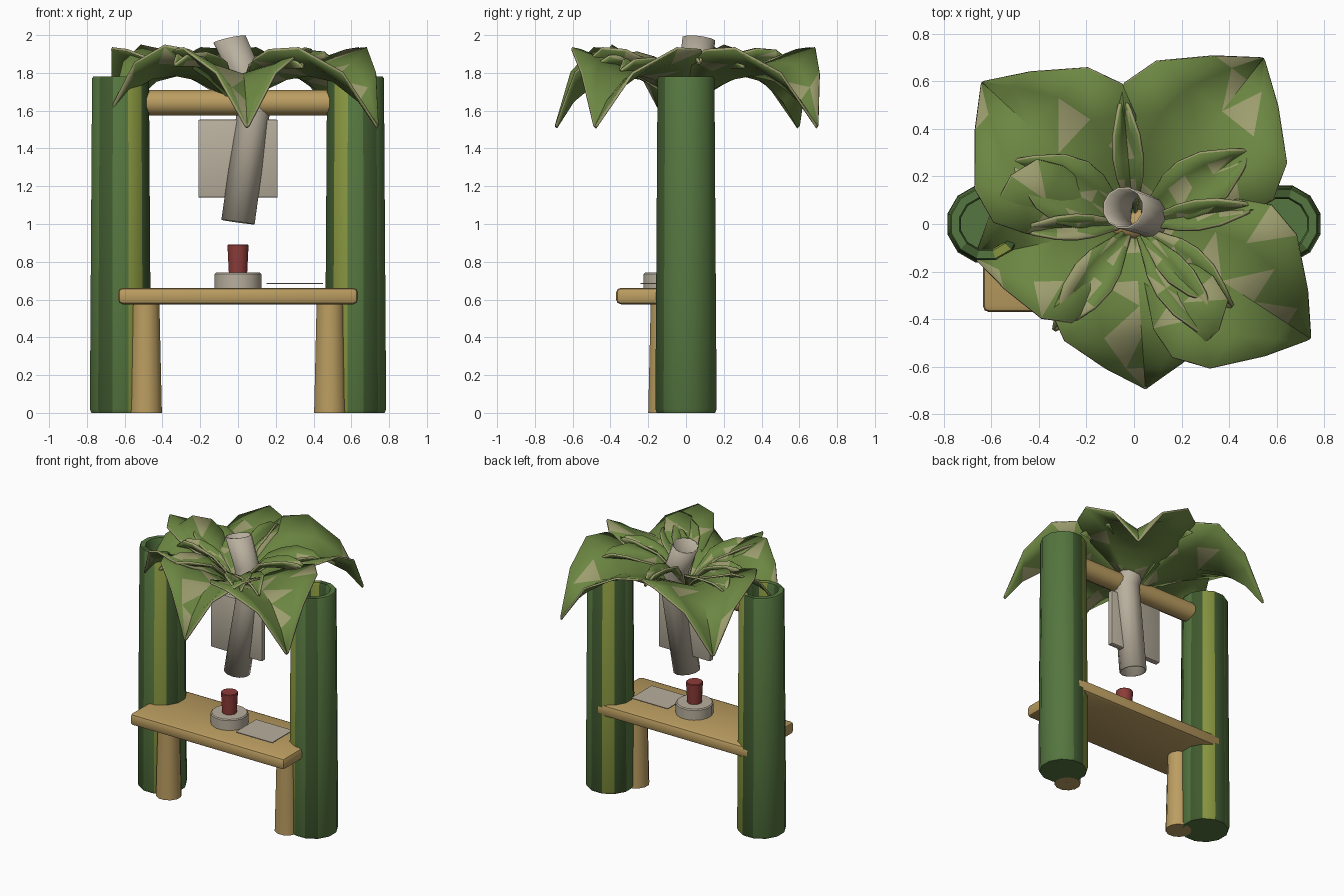
import bpy, bmesh, math, random
from mathutils import Vector

if "Cube" in bpy.data.objects:
    bpy.data.objects.remove(bpy.data.objects["Cube"])

random.seed(4)


def material(name, r, g, b):
    m = bpy.data.materials.new(name)
    m.diffuse_color = (r, g, b, 1)
    m.use_nodes = True
    m.node_tree.nodes["Principled BSDF"].inputs["Base Color"].default_value = m.diffuse_color
    return m


GREEN = material("stalk_green", 0.09, 0.18, 0.05)
LIGHT = material("stalk_light", 0.24, 0.30, 0.05)
DARK = material("stalk_dark", 0.05, 0.10, 0.028)
WOOD = material("wood", 0.50, 0.34, 0.12)
LEAF = material("leaf", 0.15, 0.24, 0.055)
PALE = material("leaf_pale", 0.34, 0.34, 0.16)
RED = material("red", 0.27, 0.045, 0.04)
BONE = material("bone", 0.48, 0.43, 0.34)


def finish(name, bm, mats, angle=40):
    bmesh.ops.recalc_face_normals(bm, faces=bm.faces)
    me = bpy.data.meshes.new(name)
    bm.to_mesh(me)
    bm.free()
    for m in mats:
        me.materials.append(m)
    ob = bpy.data.objects.new(name, me)
    bpy.context.collection.objects.link(ob)
    bpy.ops.object.select_all(action='DESELECT')
    ob.select_set(True)
    bpy.context.view_layer.objects.active = ob
    bpy.ops.object.shade_smooth_by_angle(angle=math.radians(angle))
    return ob


def sweep(name, rings, mats, sides=12, caps=True, stripe=None):
    """Join round sections given as (centre, radius, axis)."""
    bm = bmesh.new()
    loops = []
    for c, r, axis in rings:
        q = Vector((0, 0, 1)).rotation_difference(Vector(axis))
        loops.append([bm.verts.new(Vector(c) + q @ Vector((
            r * math.cos(2 * math.pi * (i + 0.5) / sides),
            r * math.sin(2 * math.pi * (i + 0.5) / sides), 0))) for i in range(sides)])
    for a, b in zip(loops, loops[1:]):
        for i in range(sides):
            j = (i + 1) % sides
            f = bm.faces.new((a[i], a[j], b[j], b[i]))
            if stripe:
                f.material_index = stripe[i]
    if caps:
        bm.faces.new(loops[0][::-1])
        bm.faces.new(loops[-1])
    return finish(name, bm, mats)


def upright(name, x, y, profile, mats, **kw):
    return sweep(name, [((x, y, z), r, (0, 0, 1)) for r, z in profile], mats, **kw)


def box(name, lo, hi, mat, bevel=0.0):
    bm = bmesh.new()
    bmesh.ops.create_cube(bm, size=1)
    for v in bm.verts:
        v.co = [l + (h - l) * (c + 0.5) for c, l, h in zip(v.co, lo, hi)]
    if bevel:
        bmesh.ops.bevel(bm, geom=list(bm.edges), offset=bevel, segments=2,
                        profile=0.5, affect='EDGES')
    return finish(name, bm, [mat])


# hollow striped stalk posts and the short wooden legs
stripes = [0, 0, 2, 1, 2, 0, 2, 1, 0, 2, 0, 0]
for side, x in (("left", -0.622), ("right", 0.622)):
    s = stripes if x > 0 else [stripes[(4 - i) % 12] for i in range(12)]
    upright(side + "_post", x, 0,
            [(0.16, 0), (0.168, 0.02), (0.164, 0.6), (0.156, 1.77), (0.15, 1.78),
             (0.115, 1.78), (0.108, 1.76), (0.108, 1.3)], [GREEN, LIGHT, DARK], stripe=s)
    lx = math.copysign(0.488, x)
    upright(side + "_leg", lx, -0.115, [(0.088, 0), (0.074, 0.6)], [WOOD])

# shelf, crossbar and hanging panel
box("shelf", (-0.635, -0.37, 0.575), (0.635, 0.16, 0.662), WOOD, 0.025)
sweep("crossbar", [((x, 0, 1.642), 0.069, (1, 0, 0)) for x in (-0.52, 0.52)], [WOOD])
box("hanging_panel", (-0.21, -0.02, 1.14), (0.21, 0.02, 1.552), BONE, 0.006)

# bent open pipe through the canopy
pipe = sweep("pipe", [((0, -0.01, 1.01), 0.092, (0.14, 0.03, 1)),
                      ((0.085, 0.02, 1.62), 0.09, (0.05, 0.08, 1)),
                      ((0.045, 0.04, 1.78), 0.085, (-0.22, 0.12, 1)),
                      ((-0.044, 0.068, 1.977), 0.09, (-0.22, 0.12, 1))],
             [BONE], caps=False)
sol = pipe.modifiers.new("wall", 'SOLIDIFY')
sol.thickness = 0.008

# button and sheet on the shelf
upright("button_base", 0, -0.1, [(0.127, 0.655), (0.127, 0.735), (0.12, 0.742)], [BONE], sides=16)
upright("button", 0, -0.1, [(0.05, 0.735), (0.058, 0.888), (0.054, 0.892)], [RED])
box("sheet", (0.15, -0.24, 0.682), (0.45, 0.0, 0.688), BONE)

# leaf outline: position along, width share, midrib height, edge height
OUTLINE = [(0.03, 0.08, 1.63, 1.65), (0.18, 0.46, 1.71, 1.77), (0.35, 0.88, 1.77, 1.87),
           (0.5, 1.03, 1.79, 1.92), (0.68, 0.9, 1.76, 1.93), (0.87, 0.44, 1.65, 1.80),
           (1.0, 0.03, 1.51, 1.525)]


def leaf(name, angle, length, width, drop=1.0, lift=0.0, fold=1.0, pale=0.13):
    a = math.radians(angle)
    along = Vector((math.cos(a), math.sin(a), 0))
    across = Vector((-math.sin(a), math.cos(a), 0))
    bm = bmesh.new()
    rows = []
    for t, w, zm, ze in OUTLINE:
        row = []
        for s in (-1, -0.5, 0, 0.5, 1):
            if t > 0.6:
                zm_d = 1.8 + (zm - 1.8) * drop
            else:
                zm_d = zm
            z = zm_d + (ze - zm) * fold * abs(s) ** 1.1
            p = along * length * t + across * width * w * s
            row.append(bm.verts.new((p.x, p.y, z + lift * min(1, t * 3))))
        rows.append(row)
    for r0, r1 in zip(rows, rows[1:]):
        for i in range(4):
            bm.faces.new((r0[i], r0[i + 1], r1[i + 1], r1[i]))
    bmesh.ops.triangulate(bm, faces=list(bm.faces))
    for f in bm.faces:
        f.material_index = int(random.random() < pale)
    ob = finish(name, bm, [LEAF, PALE], 50)
    m = ob.modifiers.new("thickness", 'SOLIDIFY')
    m.thickness = 0.014
    m.offset = 0
    m.material_offset_rim = 1


# five broad drooping leaves
for i, (ang, ln, wd, dr) in enumerate([(137, 0.87, 0.385, 1), (52, 0.88, 0.385, 1),
                                       (-33, 0.88, 0.37, 1), (-86, 0.69, 0.36, 1),
                                       (192, 0.68, 0.34, 0.65)]):
    leaf(f"broad_leaf_{i + 1}", ang, ln, wd, dr)

# narrow inner leaves lying on the broad ones
for i, (ang, ln, wd, lift) in enumerate([(95, 0.55, 0.06, 0.06), (32, 0.58, 0.12, 0.03),
                                         (8, 0.53, 0.06, 0.05), (-40, 0.54, 0.09, 0.01),
                                         (-55, 0.60, 0.09, 0.03), (-127, 0.56, 0.09, 0.04),
                                         (183, 0.48, 0.05, 0.02), (153, 0.58, 0.14, 0.02)]):
    leaf(f"narrow_leaf_{i + 1}", ang, ln, wd, 0.0, lift, 0.4, 0.25)
